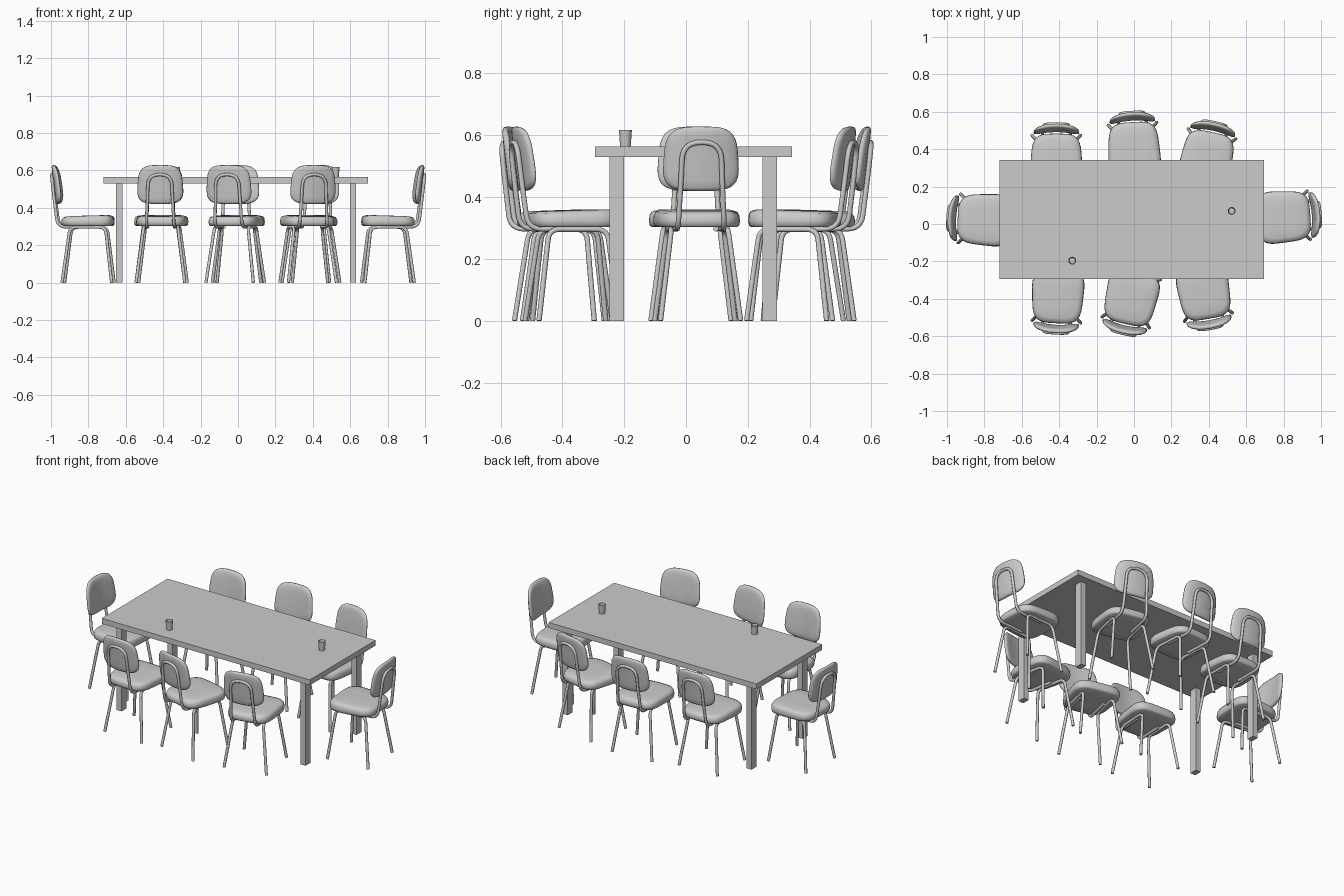
import bpy, bmesh
from math import sin, cos, pi, radians, copysign
from mathutils import Vector, Matrix

if "Cube" in bpy.data.objects:
    bpy.data.objects.remove(bpy.data.objects["Cube"])


def finish(name, bm, smooth=False):
    bmesh.ops.recalc_face_normals(bm, faces=bm.faces)
    for f in bm.faces:
        f.smooth = smooth
    me = bpy.data.meshes.new(name)
    bm.to_mesh(me)
    bm.free()
    return me


def place(name, data, matrix=Matrix()):
    ob = bpy.data.objects.new(name, data)
    bpy.context.collection.objects.link(ob)
    ob.matrix_world = matrix
    return ob


def box(name, x0, x1, y0, y1, z0, z1):
    bm = bmesh.new()
    bmesh.ops.create_cube(bm, size=1)
    for v in bm.verts:
        v.co = ((x0 + x1) / 2 + v.co.x * (x1 - x0),
                (y0 + y1) / 2 + v.co.y * (y1 - y0),
                (z0 + z1) / 2 + v.co.z * (z1 - z0))
    place(name, finish(name, bm))


def skin(name, rings, first, last):
    """Closed surface through rings of points, ending in two centre points."""
    bm = bmesh.new()
    vs = [[bm.verts.new(p) for p in r] for r in rings]
    n = len(vs[0])
    for a, b in zip(vs, vs[1:]):
        for i in range(n):
            bm.faces.new((a[i], a[(i + 1) % n], b[(i + 1) % n], b[i]))
    for ring, tip in ((vs[0], first), (vs[-1], last)):
        c = bm.verts.new(tip)
        for i in range(n):
            bm.faces.new((ring[i], ring[(i + 1) % n], c))
    return finish(name, bm, True)


def cushion(name, hx, hy, power, taper, layers, warp, n=48):
    """Padded rounded panel: outline scaled per layer, then warped in place."""
    def pt(a, s):
        x = copysign(abs(cos(a)) ** (2 / power), cos(a))
        y = copysign(abs(sin(a)) ** (2 / power), sin(a))
        return x * hx * s * (1 + taper * y), y * hy * s
    rings = [[warp(*pt(2 * pi * i / n, s), w) for i in range(n)] for s, w in layers]
    return skin(name, rings, warp(0, 0, layers[0][1]), warp(0, 0, layers[-1][1]))


def tube(name, paths, r=0.0085, steps=6):
    """Bent round tubes; every path point is (position, bend size)."""
    cu = bpy.data.curves.new(name, 'CURVE')
    cu.dimensions = '3D'
    cu.bevel_depth = r
    cu.bevel_resolution = 3
    cu.use_fill_caps = True
    for path in paths:
        out = []
        for i, (p, bend) in enumerate(path):
            p = Vector(p)
            if not bend:
                out.append(p)
                continue
            a = p + (Vector(path[i - 1][0]) - p).normalized() * bend
            b = p + (Vector(path[i + 1][0]) - p).normalized() * bend
            for k in range(steps + 1):
                t = k / steps
                out.append(a * (1 - t) ** 2 + p * 2 * t * (1 - t) + b * t * t)
        sp = cu.splines.new('POLY')
        sp.points.add(len(out) - 1)
        for q, c in zip(sp.points, out):
            q.co = (*c, 1)
        sp.use_smooth = True
    return cu


# Table: top and four legs
box("table_top", -0.72, 0.695, -0.295, 0.343, 0.53, 0.563)
for sx, x in (("left", -0.652), ("right", 0.598)):
    for sy, y in (("front", -0.247), ("back", 0.248)):
        box(f"table_leg_{sy}_{sx}", x, x + 0.034, y, y + 0.047, 0, 0.53)

# Two hollow cups
profile = [(0.017, 0), (0.021, 0.054), (0.019, 0.054), (0.0155, 0.004)]
cup = skin("cup", [[(r * cos(2 * pi * i / 24), r * sin(2 * pi * i / 24), z)
                    for i in range(24)] for r, z in profile], (0, 0, 0), (0, 0, 0.004))
cup.set_sharp_from_angle(angle=radians(40))
for i, (x, y) in enumerate(((-0.33, -0.196), (0.522, 0.07))):
    place(f"cup_{i + 1}", cup, Matrix.Translation((x, y, 0.563)))

# Chair parts, facing +y, with the seat centred on the origin
seat = cushion("seat", 0.137, 0.141, 4, 0.07,
               [(0.5, 0.303), (0.93, 0.303), (0.98, 0.308), (1, 0.323), (0.985, 0.34),
                (0.94, 0.351), (0.8, 0.357), (0.4, 0.358)],
               lambda x, y, w: (x, y, w + 0.03 * y * (w > 0.33)))
backrest = cushion("backrest", 0.121, 0.104, 3.6, -0.06,
                   [(0.35, -0.012), (0.7, -0.012), (0.9, -0.011), (0.98, -0.007), (1, 0),
                    (0.98, 0.006), (0.9, 0.011), (0.7, 0.014), (0.35, 0.015)],
                   lambda x, y, w: (x, -0.172 - 0.12 * y + 1.4 * x * x + w, y + 0.524))

# Side frames: front leg, rail under the seat, back leg
legs = tube("leg_frame", [[((s * 0.13, 0.133, 0), 0),
                           ((s * 0.092, 0.098, 0.296), 0.035),
                           ((s * 0.092, -0.092, 0.296), 0.035),
                           ((s * 0.13, -0.132, 0), 0)] for s in (-1, 1)])

# Back hoop: runs under the seat, up and over behind the backrest
half = [((0.075, 0.02, 0.297), 0), ((0.075, -0.158, 0.297), 0.045),
        ((0.067, -0.178, 0.45), 0.03), ((0.062, -0.193, 0.577), 0.058)]
hoop = tube("back_hoop", [half + [((-p[0], p[1], p[2]), b) for p, b in reversed(half)]])

# Eight chairs around the table: x, y, heading in degrees
chairs = [(-0.415, 0.342, 180), (0.0, 0.404, 183.5), (0.39, 0.353, 168),
          (-0.408, -0.39, -3), (-0.015, -0.397, -13), (0.375, -0.368, 10),
          (-0.802, 0.023, -93), (0.802, 0.038, 94)]
for i, (x, y, deg) in enumerate(chairs):
    m = Matrix.Translation((x, y, 0)) @ Matrix.Rotation(radians(deg), 4, 'Z')
    for data in (seat, backrest, legs, hoop):
        place(f"chair_{i + 1}_{data.name}", data, m)
